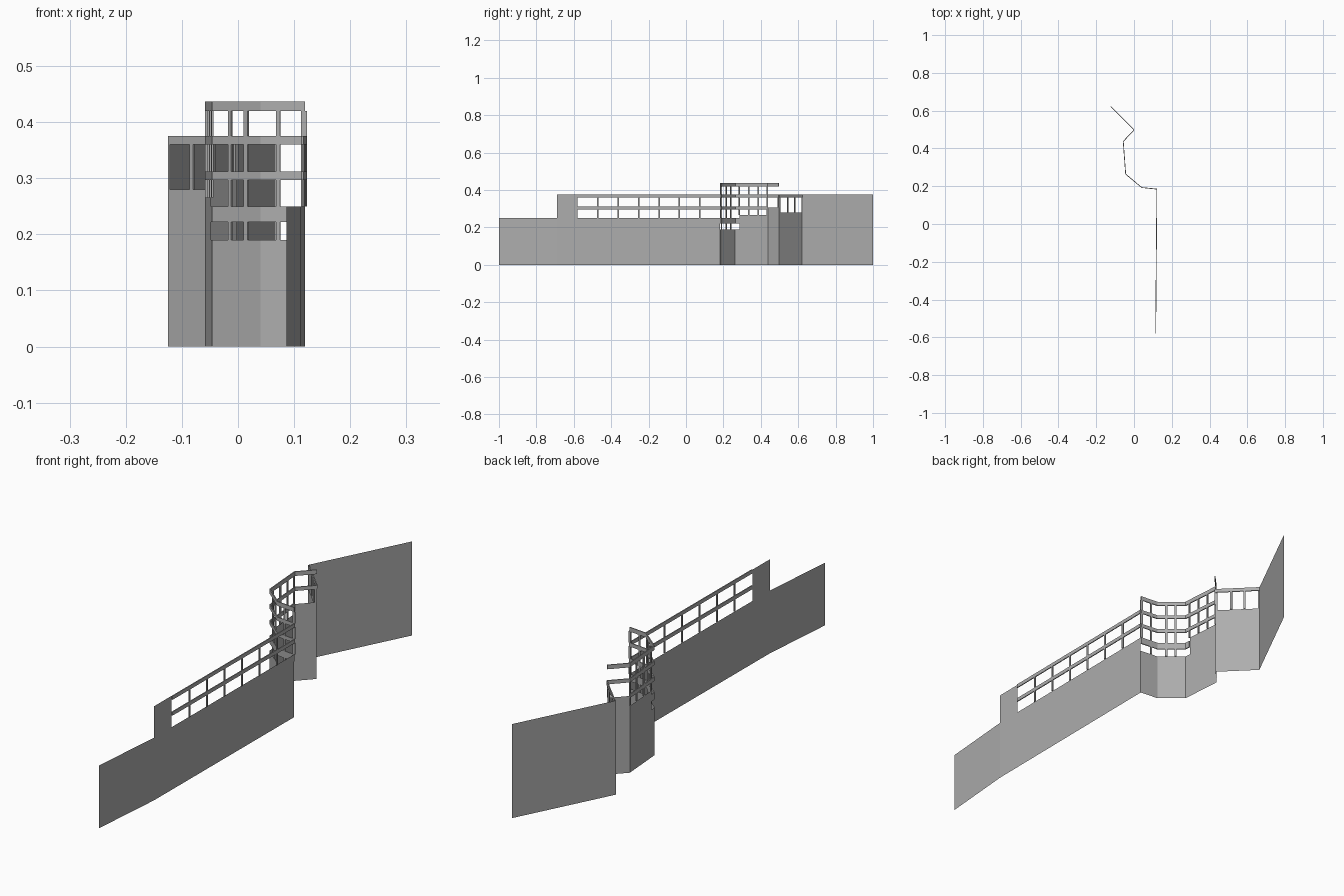
import bpy, bmesh
from mathutils import Vector, Matrix

if "Cube" in bpy.data.objects:
    bpy.data.objects.remove(bpy.data.objects["Cube"])

DEPTH = 0.004  # depth of window bars and bands

grey = bpy.data.materials.new("mid_grey")
grey.diffuse_color = (0.42, 0.42, 0.42, 1)
grey.use_nodes = True
grey.node_tree.nodes["Principled BSDF"].inputs["Base Color"].default_value = grey.diffuse_color


def wall(name, p, q, panels=(), bands=(), posts=()):
    """Upright wall from p to q. panels (flat) and bands (thin boxes): (s0, s1, z0, z1);
    posts: (s, width, z0, z1), with s the fraction along the wall."""
    p, q = Vector((*p, 0)), Vector((*q, 0))
    d = q - p
    along, up = d.normalized(), Vector((0, 0, 1))
    side = Vector((along.y, -along.x, 0))
    bm = bmesh.new()
    for s0, s1, z0, z1 in panels:
        corners = ((s0, z0), (s1, z0), (s1, z1), (s0, z1))
        bm.faces.new([bm.verts.new(p + d * s + up * z) for s, z in corners])
    boxes = [((s0 + s1) / 2, (s1 - s0) * d.length, z0, z1) for s0, s1, z0, z1 in bands]
    for s, w, z0, z1 in boxes + list(posts):
        c = p + d * s + up * (z0 + z1) / 2 + side * DEPTH / 2
        m = Matrix((along * w, side * DEPTH, up * (z1 - z0))).transposed().to_4x4()
        bmesh.ops.create_cube(bm, size=1, matrix=Matrix.Translation(c) @ m)
    mesh = bpy.data.meshes.new(name)
    bm.to_mesh(mesh)
    bm.free()
    mesh.materials.append(grey)
    bpy.context.collection.objects.link(bpy.data.objects.new(name, mesh))


# Plan corners of the wall line, from front to back
front_end, long_start = (0.086, -1.0), (0.112, -0.69)
c1, c2, c3, c4 = (0.119, 0.183), (0.04, 0.191), (-0.046, 0.263), (-0.059, 0.438)
c5, g1, back_end = (-0.002, 0.498), (-0.125, 0.621), (0.067, 1.0)

# Horizontal bands shared by the window rows
CAP, RAIL, MID, SILL = (0.42, 0.437), (0.36, 0.375), (0.297, 0.312), (0.222, 0.25)

# Low front wall and tall back wall
wall("front_low_wall", front_end, long_start, [(0, 1, 0, 0.25)])
wall("back_wall", g1, back_end, [(0, 1, 0, 0.375)])

# Long wall with seven two-row windows
start = 0.126
step = (1 - start) / 7
wall("long_window_wall", long_start, c1,
     [(0, 1, 0, 0.25), (0, start, 0.25, 0.375)],
     [(start, 1, *MID), (start, 1, *RAIL)],
     [(start + i * step, 0.008, z0, z1) for i in range(1, 7)
      for z0, z1 in ((0.25, MID[0]), (MID[1], RAIL[0]))])

# Tower bay: front and corner faces with four rows of openings
rows = ((0.19, SILL[0]), (SILL[1], MID[0]), (MID[1], RAIL[0]), (RAIL[1], CAP[0]))
tower_bands = [(0, 1, *b) for b in (SILL, MID, RAIL, CAP)]


def mullions(places, heights=rows):
    return [(s, w, z0, z1) for s, w in places for z0, z1 in heights]


wall("tower_front", c1, c2, [(0, 1, 0, 0.19)], tower_bands,
     mullions([(0.6, 0.007)]) + mullions([(0.02, 0.011)], rows[1:]))
wall("tower_corner", c2, c3, [(0, 1, 0, 0.19)], tower_bands,
     mullions([(0.31, 0.01), (0.64, 0.007)]))

# Tower side: solid to a higher sill, the lower openings wrap round only a little
k = 0.13
side_rows = ((0.266, MID[0]), *rows[2:])
wall("tower_side", c3, c4,
     [(0, 1, 0, 0.19), (k, 1, 0.19, 0.266)],
     [(0, k, *SILL)] + [(0, 1, *b) for b in (MID, RAIL, CAP)],
     mullions([(k, 0.008), (0.42, 0.008), (0.71, 0.008), (0.98, 0.008)], side_rows))

# Tower return with overhanging cap band
wall("tower_return", c4, c5, [(0, 1, 0, 0.306)], [(0, 1, *RAIL), (0, 1, *CAP)],
     [(0.95, 0.008, 0.306, RAIL[0])])

# Angled wall with three windows
wall("angled_window_wall", c5, g1,
     [(0, 1, 0, 0.28), (0, 0.05, 0.28, 0.36), (0.97, 1, 0.28, 0.36)], [(0, 1, *RAIL)],
     [(s, 0.009, 0.28, 0.36) for s in (0.357, 0.663)])
